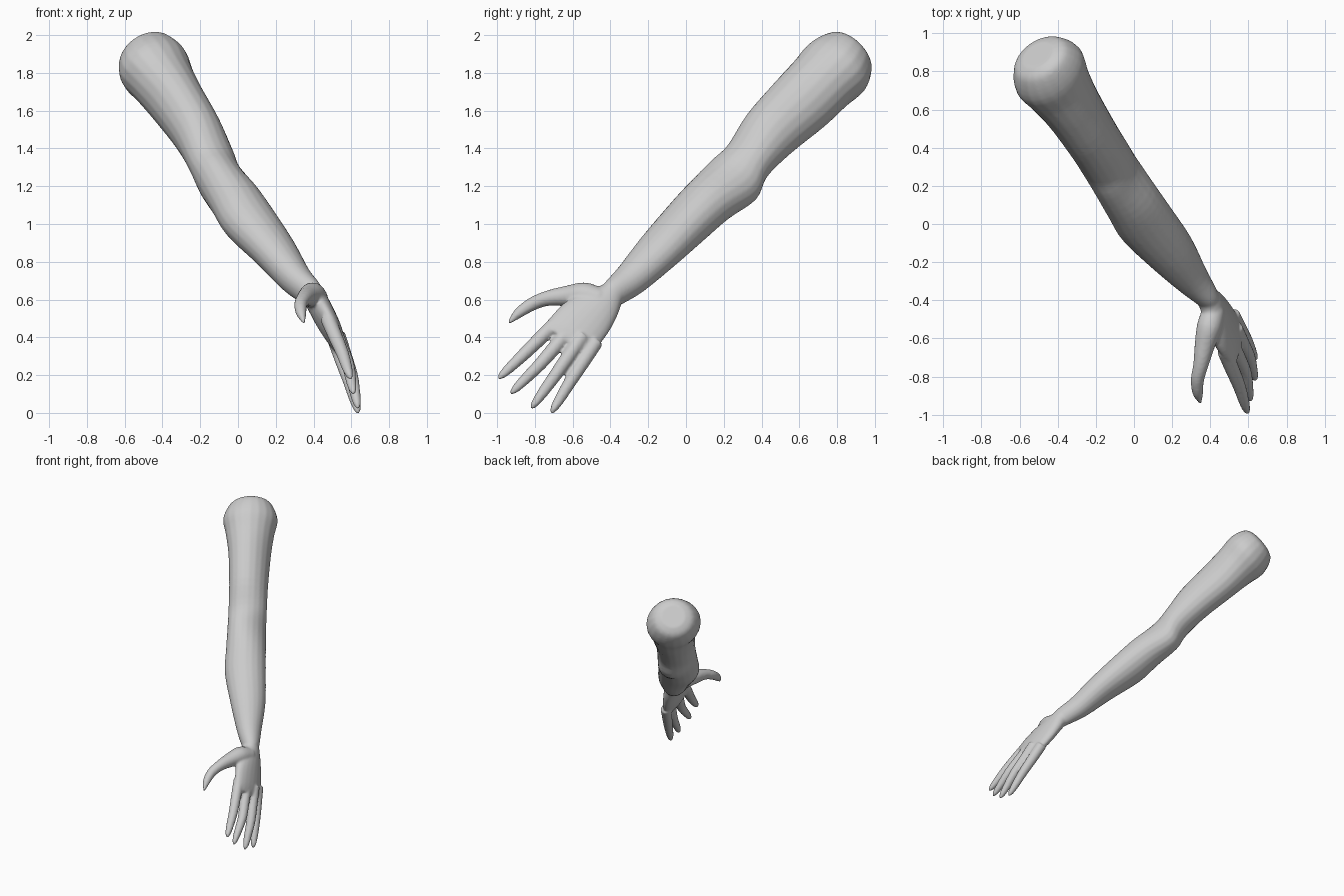
import bpy, bmesh, math
from mathutils import Vector as V

if "Cube" in bpy.data.objects:
    bpy.data.objects.remove(bpy.data.objects["Cube"])

bm = bmesh.new()
SIDES = 20


def smooth_path(rows, steps=4):
    """Catmull-Rom interpolation through rows of vectors."""
    out = []
    for i in range(len(rows) - 1):
        quad = [rows[max(i - 1, 0)], rows[i], rows[i + 1], rows[min(i + 2, len(rows) - 1)]]
        for k in range(steps):
            t = k / steps
            out.append([0.5 * (2 * b + (c - a) * t + (2 * a - 5 * b + 4 * c - d) * t * t
                               + (3 * b - a - 3 * c + d) * t ** 3) for a, b, c, d in zip(*quad)])
    return out + [rows[-1]]


def loft(sections):
    """Closed skin over elliptical sections (centre, half axis, half axis)."""
    rings = []
    for c, p, q in smooth_path(sections):
        rings.append([bm.verts.new(c + p * math.cos(2 * math.pi * i / SIDES)
                                   + q * math.sin(2 * math.pi * i / SIDES)) for i in range(SIDES)])
    for r, s in zip(rings, rings[1:]):
        for i in range(SIDES):
            j = (i + 1) % SIDES
            bm.faces.new((r[i], r[j], s[j], s[i]))
    bm.faces.new(rings[0][::-1])
    bm.faces.new(rings[-1])


# Upper arm and forearm: distance along axis, side/up offset, side radius,
# up radius squared, skew
axis = V((0.85, -1.2, -1.23)).normalized()
side = V((1.2, 0.85, 0)).normalized()
up = side.cross(axis)
if up.z < 0:
    up = -up
shoulder = V((-0.47, 0.82, 1.87))
arm = [(-0.095, 0.01, 0.0, 0.09, 0.008, 0), (-0.06, 0.01, -0.005, 0.155, 0.022, 0),
       (0.05, 0.007, -0.01, 0.203, 0.034, -0.002), (0.18, 0.003, -0.01, 0.18, 0.031, -0.003),
       (0.35, 0.0, -0.01, 0.158, 0.029, -0.004), (0.60, -0.009, -0.006, 0.145, 0.0225, -0.003),
       (0.80, -0.017, -0.03, 0.143, 0.0155, -0.002), (0.93, -0.023, -0.053, 0.144, 0.021, -0.005),
       (1.12, -0.031, -0.038, 0.149, 0.0183, -0.0016), (1.30, -0.036, -0.036, 0.153, 0.0163, 0),
       (1.55, -0.018, -0.027, 0.131, 0.0118, -0.001), (1.78, -0.01, -0.023, 0.092, 0.0082, -0.0005),
       (1.91, 0.0, -0.005, 0.066, 0.006, 0), (1.97, 0.0, 0.0, 0.05, 0.004, 0)]
loft([(shoulder + axis * t + side * a + up * b, side * r + up * (k / r),
       up * math.sqrt(v - (k / r) ** 2)) for t, a, b, r, v, k in arm])

# Palm: centre, half width, half thickness
across = V((0.14, 0.8, -0.57)).normalized()
hand_dir = V((0.38, -0.68, -0.62)).normalized()
normal = hand_dir.cross(across).normalized()
palm = [((0.37, -0.36, 0.655), 0.055, 0.055), ((0.395, -0.40, 0.625), 0.075, 0.06),
        ((0.425, -0.455, 0.575), 0.112, 0.06), ((0.465, -0.53, 0.50), 0.143, 0.058),
        ((0.51, -0.60, 0.42), 0.147, 0.048), ((0.535, -0.64, 0.375), 0.135, 0.032)]
loft([(V(c), across * w, normal * h) for c, w, h in palm])


def digit(points, radii):
    """Tapered tube ending in a narrow rounded tip."""
    pts = [V(p) for p in points]
    rows = []
    for i, (p, r) in enumerate(zip(pts, radii)):
        d = (pts[min(i + 1, len(pts) - 1)] - pts[max(i - 1, 0)]).normalized()
        s = normal.cross(d).normalized()
        rows.append((p, s * r, d.cross(s) * r))
    loft(rows)


# Four fingers: root, middle, tip
fingers = [((0.475, -0.665, 0.50), (0.552, -0.85, 0.318), (0.597, -0.995, 0.18)),
           ((0.505, -0.605, 0.45), (0.582, -0.775, 0.255), (0.612, -0.93, 0.10)),
           ((0.530, -0.545, 0.41), (0.602, -0.695, 0.195), (0.636, -0.82, 0.022)),
           ((0.515, -0.475, 0.38), (0.588, -0.61, 0.17), (0.638, -0.715, -0.003))]
for root, mid, tip in fingers:
    root, mid, tip = V(root), V(mid), V(tip)
    digit([root, root.lerp(mid, 0.5), mid, mid.lerp(tip, 0.55), mid.lerp(tip, 0.85), tip],
          [0.040, 0.038, 0.034, 0.028, 0.020, 0.007])

# Thumb
digit([(0.42, -0.45, 0.60), (0.395, -0.54, 0.625), (0.37, -0.64, 0.618), (0.35, -0.74, 0.605),
       (0.332, -0.82, 0.573), (0.335, -0.89, 0.525), (0.35, -0.94, 0.475)],
      [0.06, 0.066, 0.053, 0.040, 0.035, 0.027, 0.007])

bmesh.ops.recalc_face_normals(bm, faces=bm.faces)
mesh = bpy.data.meshes.new("arm_and_hand")
bm.to_mesh(mesh)
bm.free()
obj = bpy.data.objects.new("arm_and_hand", mesh)
bpy.context.collection.objects.link(obj)

# Blend the limbs into one skin
remesh = obj.modifiers.new("blend", 'REMESH')
remesh.mode = 'VOXEL'
remesh.voxel_size = 0.009
remesh.use_smooth_shade = True
relax = obj.modifiers.new("relax", 'SMOOTH')
relax.factor = 0.5
relax.iterations = 5

skin = bpy.data.materials.new("light_grey")
skin.diffuse_color = (0.6, 0.6, 0.6, 1)
skin.use_nodes = True
skin.node_tree.nodes["Principled BSDF"].inputs["Base Color"].default_value = skin.diffuse_color
mesh.materials.append(skin)
